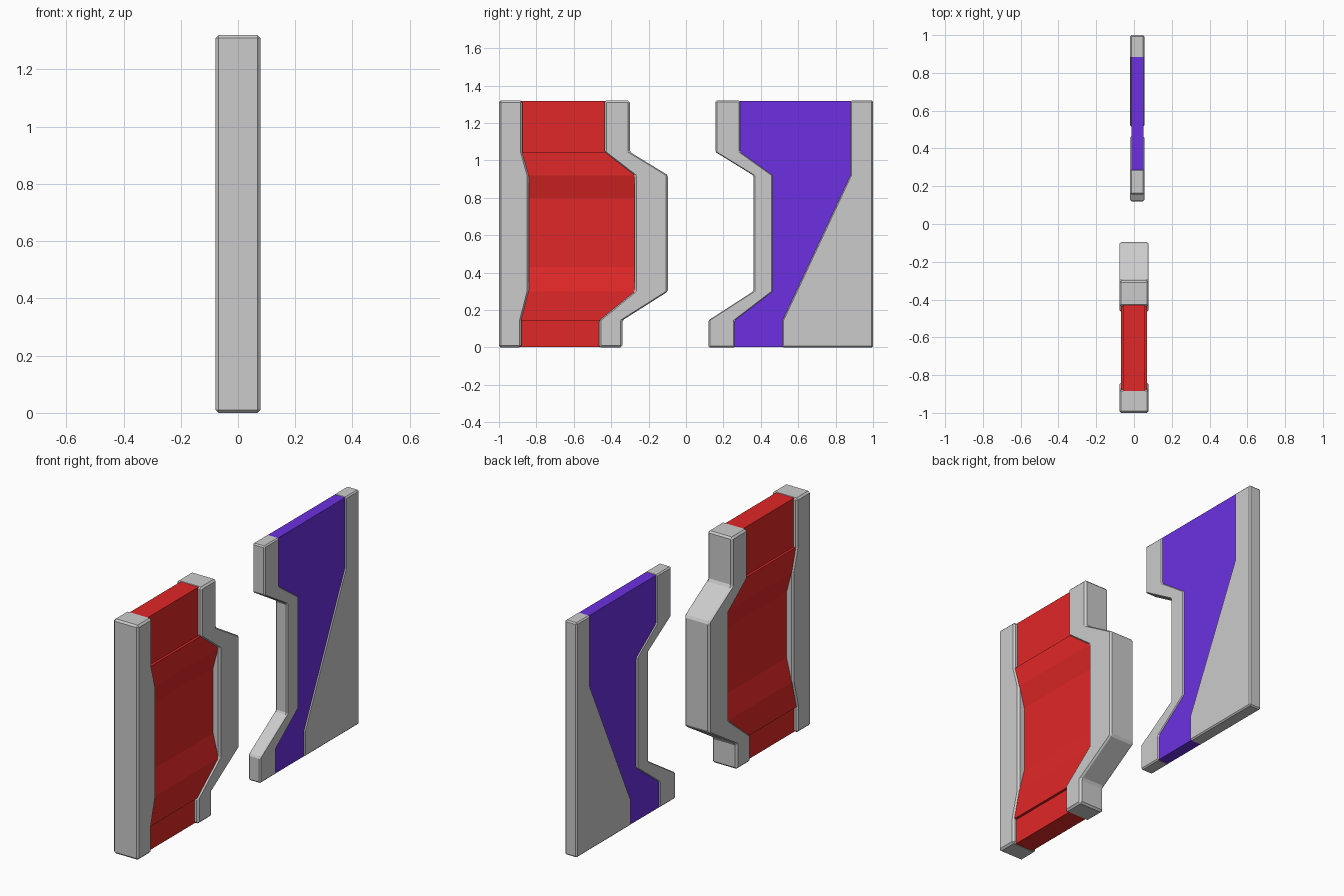
import bpy, bmesh, math

if "Cube" in bpy.data.objects:
    bpy.data.objects.remove(bpy.data.objects["Cube"])


def loft(name, rows, cx=0.0, bevel=0.0, color=None):
    """Stack rectangular rows (z, y_min, y_max, half_thickness) into a closed solid."""
    bm = bmesh.new()
    rings = []
    for z, y0, y1, h in rows:
        corners = ((cx - h, y0), (cx + h, y0), (cx + h, y1), (cx - h, y1))
        rings.append([bm.verts.new((x, y, z)) for x, y in corners])
    for a, b in zip(rings, rings[1:]):
        for i in range(4):
            j = (i + 1) % 4
            bm.faces.new((a[i], a[j], b[j], b[i]))
    bm.faces.new(rings[0][::-1])
    bm.faces.new(rings[-1])
    bmesh.ops.recalc_face_normals(bm, faces=bm.faces)
    mesh = bpy.data.meshes.new(name)
    bm.to_mesh(mesh)
    bm.free()
    ob = bpy.data.objects.new(name, mesh)
    bpy.context.collection.objects.link(ob)
    if bevel:
        mod = ob.modifiers.new("bevel", 'BEVEL')
        mod.width = bevel
        mod.segments = 1
        mod.limit_method = 'ANGLE'
        mod.angle_limit = math.radians(40)
    if color:
        mat = bpy.data.materials.new(name + "_paint")
        mat.diffuse_color = color
        mat.use_nodes = True
        mat.node_tree.nodes["Principled BSDF"].inputs["Base Color"].default_value = mat.diffuse_color
        mesh.materials.append(mat)
    return ob


def frame(name, zs, inner, outer, half, cx, bevel):
    """Frame piece of constant thickness with stepped edges."""
    loft(name, [(z, min(a, b), max(a, b), half)
                for z, a, b in zip(zs, inner, outer)], cx, bevel)


H = 1.32
ZS = (0, 0.145, 0.30, 0.92, 1.045, H)   # heights where the outlines bend
IN = 0.008                              # panels tuck into the frames
LIP = 0.002

# thick door: straight post and bulging meeting edge
frame("thick_door_post", ZS, (-0.88, -0.88, -0.84, -0.84, -0.875, -0.875),
      (-1,) * 6, 0.078, 0, 0.01)
frame("thick_door_edge", ZS, (-0.465, -0.465, -0.275, -0.275, -0.437, -0.437),
      (-0.34, -0.34, -0.095, -0.095, -0.30, -0.30), 0.078, 0, 0.01)

# red panel: raised bands above and below a recessed middle
red = [(LIP, -0.88, -0.465, 0.056), (0.145, -0.88, -0.465, 0.056),
       (0.145, -0.88, -0.465, 0.07), (0.30, -0.84, -0.275, 0.07),
       (0.43, -0.84, -0.275, 0.038), (0.80, -0.84, -0.275, 0.038),
       (0.92, -0.84, -0.275, 0.07), (1.045, -0.875, -0.437, 0.07),
       (1.045, -0.875, -0.437, 0.056), (H - LIP, -0.875, -0.437, 0.056)]
loft("thick_door_panel", [(z, a - IN, b + IN, h) for z, a, b, h in red],
     color=(0.75, 0.02, 0.02, 1))

# thin door: notched meeting edge and wedge-shaped rear frame
CX, T = 0.0175, 0.0375
frame("thin_door_edge", ZS, (0.262, 0.262, 0.465, 0.465, 0.29, 0.29),
      (0.12, 0.12, 0.36, 0.36, 0.157, 0.157), T, CX, 0.007)
frame("thin_door_rear_frame", (0, 0.145, 0.92, H), (0.515, 0.515, 0.878, 0.878),
      (1,) * 4, T, CX, 0.007)

# blue panel
blue = [(LIP, 0.262, 0.515), (0.145, 0.262, 0.515), (0.30, 0.465, 0.588),
        (0.92, 0.465, 0.878), (1.045, 0.29, 0.878), (H - LIP, 0.29, 0.878)]
loft("thin_door_panel", [(z, a - IN, b + IN, 0.032) for z, a, b in blue],
     cx=CX, color=(0.15, 0.03, 0.75, 1))
